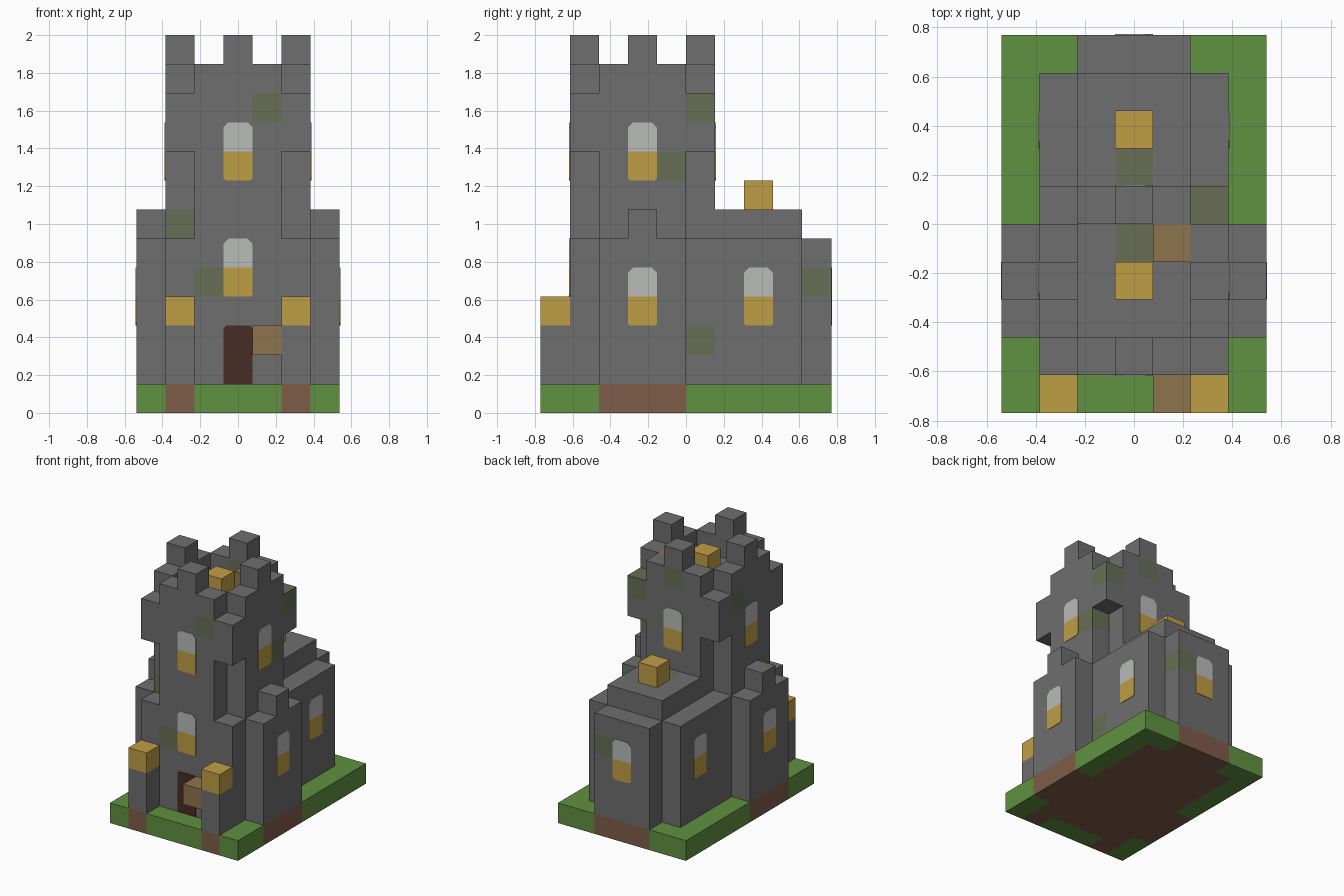
import bpy, bmesh
from mathutils import Vector

cube = bpy.data.objects.get("Cube")
if cube:
    bpy.data.objects.remove(cube, do_unlink=True)

U = 2 / 13                                  # size of one block
ORIGIN = Vector((-3.5, -5, 0))              # grid corner, in blocks


def material(name, rgb):
    lin = [((c / 255 + 0.055) / 1.055) ** 2.4 for c in rgb]
    m = bpy.data.materials.new(name)
    m.use_nodes = True
    m.diffuse_color = (*lin, 1)
    m.node_tree.nodes["Principled BSDF"].inputs["Base Color"].default_value = (*lin, 1)
    return m


STONE = material("grey_stone", (110, 110, 110))
MOSS = material("mossy_stone", (103, 110, 86))
GRASS = material("grass_green", (96, 145, 64))
DIRT = material("dirt_brown", (126, 93, 73))
GOLD = material("lantern_gold", (191, 158, 69))
PALE = material("pale_glass", (185, 187, 185))
TAN = material("tan_wood", (141, 117, 77))
DOOR = material("dark_door", (70, 45, 35))

cells = {}                                  # block position -> (part, material)


def fill(part, xs, ys, zs, mat=STONE):
    """Fill an inclusive range of blocks."""
    for x in range(xs[0], xs[1] + 1):
        for y in range(ys[0], ys[1] + 1):
            for z in range(zs[0], zs[1] + 1):
                cells[x, y, z] = (part, mat)


def block(part, x, y, z, mat=STONE):
    cells[x, y, z] = (part, mat)


def plus(part, zs):
    """Square tower storey with its four corners left out."""
    fill(part, (1, 5), (2, 4), zs)
    fill(part, (2, 4), (1, 5), zs)


# Tower: base, notched shaft, overhanging crown
fill("tower_base", (1, 5), (1, 5), (1, 5))
plus("tower_shaft", (6, 8))
fill("tower_crown", (1, 5), (1, 5), (9, 10))

# Parapet ring and merlons
plus("parapet", (11, 11))
for x in range(2, 5):
    for y in range(2, 5):
        del cells[x, y, 11]
for x, y in ((3, 1), (3, 5), (1, 3), (5, 3)):
    block("merlons", x, y, 12)

# Side wings with a single merlon, and gate pillars with lanterns
for side, wing_x, pillar_x in (("right", 0, 1), ("left", 6, 5)):
    fill(side + "_wing", (wing_x, wing_x), (2, 4), (1, 5))
    block(side + "_wing", wing_x, 3, 6)
    fill(side + "_pillar", (pillar_x, pillar_x), (0, 0), (1, 2))
    block(side + "_lantern", pillar_x, 0, 3, GOLD)

# Rear hall, apse and raised roof
fill("hall", (1, 5), (6, 8), (1, 5))
fill("apse", (2, 4), (9, 9), (1, 5))
fill("hall_roof", (2, 4), (6, 8), (6, 6))

# Roof lanterns and wooden blocks
block("hall_lantern", 3, 7, 7, GOLD)
block("tower_lantern", 3, 3, 11, GOLD)
block("tower_wood_block", 4, 4, 11, TAN)
block("door_wood_block", 4, 0, 2, TAN)

# Mossy blocks
for pos in ((1, 2, 6), (2, 1, 4), (4, 1, 10), (5, 4, 8), (5, 5, 10), (5, 5, 2),
            (4, 9, 4), (3, 5, 11), (1, 4, 10), (3, 4, 10), (3, 6, 6)):
    cells[pos] = (cells[pos][0], MOSS)

# Ground: dirt under the walls, grass elsewhere
for x in range(7):
    for y in range(10):
        block("ground", x, y, 0, DIRT if (x, y, 1) in cells else GRASS)


def finish(name, bm, mats):
    mesh = bpy.data.meshes.new(name)
    bm.to_mesh(mesh)
    bm.free()
    for m in mats:
        mesh.materials.append(m)
    obj = bpy.data.objects.new(name, mesh)
    bpy.context.collection.objects.link(obj)


def build_part(part):
    """Mesh the exposed sides of a part's blocks and merge flat areas."""
    bm = bmesh.new()
    mats = []
    for pos, (owner, mat) in cells.items():
        if owner != part:
            continue
        if mat not in mats:
            mats.append(mat)
        centre = Vector(pos) + Vector((0.5, 0.5, 0.5))
        for axis in range(3):
            for sign in (-1, 1):
                n = Vector((0, 0, 0))
                n[axis] = sign
                if tuple(int(p + d) for p, d in zip(pos, n)) in cells:
                    continue
                a = Vector((0, 0, 0))
                a[(axis + 1) % 3] = 0.5
                b = n.cross(a)
                mid = centre + n * 0.5
                corners = (mid - a - b, mid + a - b, mid + a + b, mid - a + b)
                f = bm.faces.new([bm.verts.new((c + ORIGIN) * U) for c in corners])
                f.material_index = mats.index(mat)
    bmesh.ops.remove_doubles(bm, verts=bm.verts, dist=0.001)
    bmesh.ops.dissolve_limit(bm, angle_limit=0.01, verts=bm.verts, edges=bm.edges,
                             delimit={'MATERIAL'})
    finish(part, bm, mats)


for part in dict.fromkeys(owner for owner, _ in cells.values()):
    build_part(part)


def plate(name, foot, normal, height, cut, mat, flip=False):
    """Thin wall plate with two clipped corners, standing on foot."""
    n = Vector(normal)
    across = Vector((0, 0, 1)).cross(n)
    outline = [(-0.5, 0), (0.5, 0), (0.5, height - cut), (0.5 - cut, height),
               (cut - 0.5, height), (-0.5, height - cut)]
    bm = bmesh.new()
    verts = []
    for u, v in outline:
        v = height - v if flip else v
        p = Vector(foot) + across * u + Vector((0, 0, v))
        verts.append(bm.verts.new((p + ORIGIN) * U + n * 0.004))
    face = bm.faces.new(verts)
    ext = bmesh.ops.extrude_face_region(bm, geom=[face], use_keep_orig=True)
    for v in ext["geom"]:
        if isinstance(v, bmesh.types.BMVert):
            v.co -= n * 0.005
    bmesh.ops.recalc_face_normals(bm, faces=bm.faces)
    finish(name, bm, [mat])


# Door and windows
FRONT, BACK, LEFT, RIGHT = (0, -1, 0), (0, 1, 0), (1, 0, 0), (-1, 0, 0)
plate("door", (3.5, 1, 1), FRONT, 2, 0.08, DOOR)
windows = {
    "front_high": ((3.5, 1, 8), FRONT), "front_low": ((3.5, 1, 4), FRONT),
    "tower_back": ((3.5, 6, 8), BACK), "apse": ((3.5, 10, 3), BACK),
    "tower_left": ((6, 3.5, 8), LEFT), "tower_right": ((1, 3.5, 8), RIGHT),
    "wing_left": ((7, 3.5, 3), LEFT), "wing_right": ((0, 3.5, 3), RIGHT),
    "hall_left": ((6, 7.5, 3), LEFT), "hall_right": ((1, 7.5, 3), RIGHT),
}
for name, (foot, normal) in windows.items():
    plate(name + "_window_glow", foot, normal, 1, 0.07, GOLD, flip=True)
    plate(name + "_window_glass", Vector(foot) + Vector((0, 0, 1)), normal, 1, 0.18, PALE)
